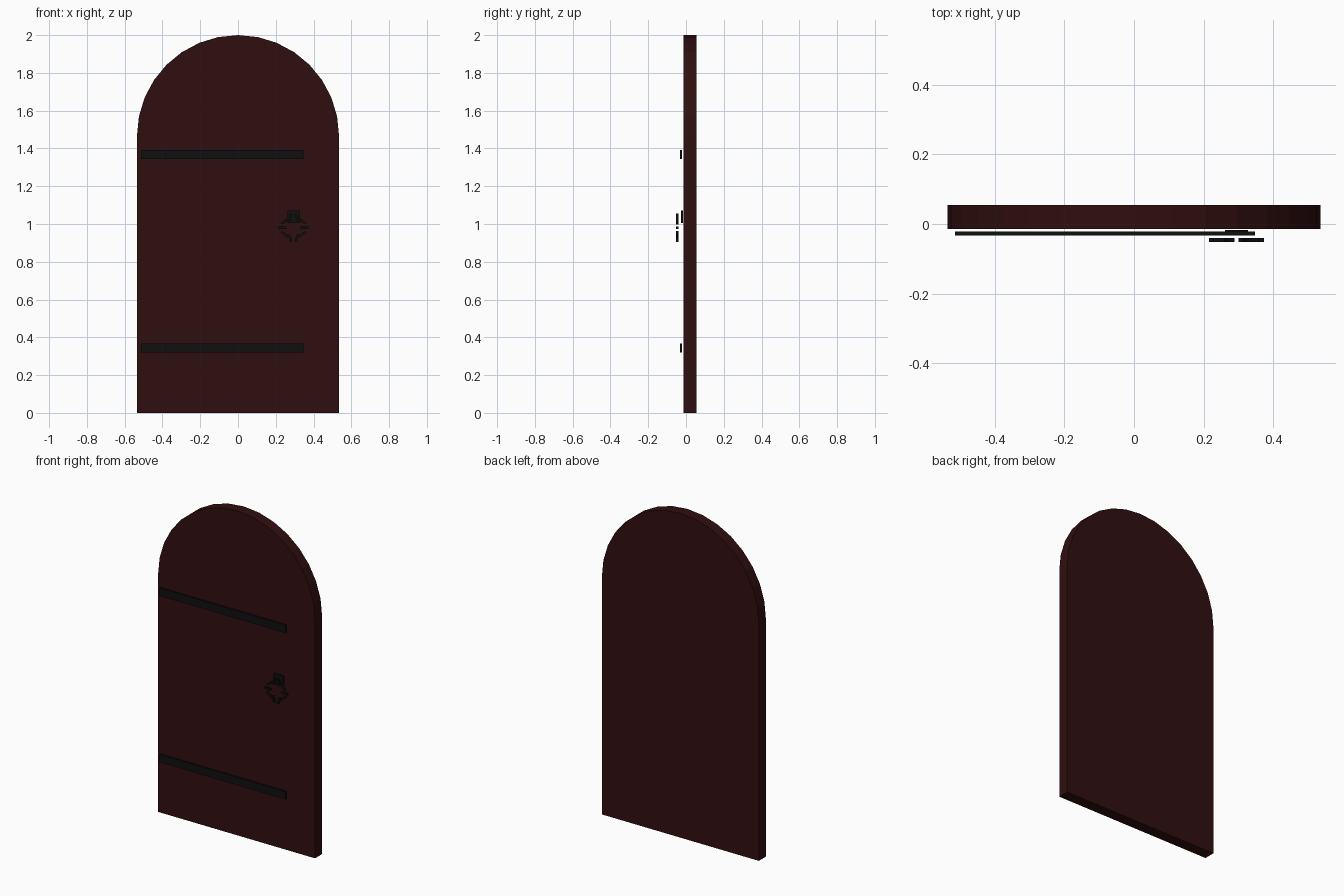
import bpy, bmesh, math
from mathutils import Matrix, Vector

default = bpy.data.objects.get("Cube")
if default:
    bpy.data.objects.remove(default, do_unlink=True)


def material(name, rgb):
    mat = bpy.data.materials.new(name)
    mat.use_nodes = True
    color = (*rgb, 1)
    mat.diffuse_color = color
    mat.node_tree.nodes["Principled BSDF"].inputs["Base Color"].default_value = color
    return mat


def finish(name, bm, mat):
    bmesh.ops.recalc_face_normals(bm, faces=bm.faces)
    mesh = bpy.data.meshes.new(name)
    bm.to_mesh(mesh)
    bm.free()
    mesh.materials.append(mat)
    obj = bpy.data.objects.new(name, mesh)
    bpy.context.collection.objects.link(obj)
    return obj


def add_box(bm, center, size, turn=0.0):
    matrix = (Matrix.Translation(center) @ Matrix.Rotation(turn, 4, 'Y')
              @ Matrix.Diagonal((*size, 1)))
    bmesh.ops.create_cube(bm, size=1, matrix=matrix)


def box(name, center, size, mat):
    bm = bmesh.new()
    add_box(bm, center, size)
    return finish(name, bm, mat)


wood = material("dark red wood", (0.030, 0.0045, 0.005))
iron = material("black iron", (0.005, 0.005, 0.005))

# Arched door panel
HALF, FRONT, DEPTH, STEPS = 0.535, -0.014, 0.069, 16
spring = 2 - HALF
bm = bmesh.new()
outline = [(-HALF, 0), (HALF, 0)]
for i in range(STEPS + 1):
    a = math.pi * i / STEPS
    outline.append((HALF * math.cos(a), spring + HALF * math.sin(a)))
face = bm.faces.new([bm.verts.new((x, FRONT, z)) for x, z in outline])
extruded = bmesh.ops.extrude_face_region(bm, geom=[face])
moved = [g for g in extruded["geom"] if isinstance(g, bmesh.types.BMVert)]
bmesh.ops.translate(bm, verts=moved, vec=(0, DEPTH, 0))
# Keep the front closed
if not any(all(abs(v.co.y - FRONT) < 1e-5 for v in f.verts) for f in bm.faces):
    bm.faces.new([v for v in bm.verts if abs(v.co.y - FRONT) < 1e-5])
finish("door_panel", bm, wood)

# Hinge straps
for name, z in (("upper_strap", 1.369), ("lower_strap", 0.343)):
    box(name, (-0.083, -0.027, z), (0.86, 0.011, 0.048), iron)

# Handle plate
box("handle_plate", (0.294, -0.022, 1.038), (0.066, 0.010, 0.066), iron)

# Pull ring made of separate short bars
bm = bmesh.new()
center, radius, count = Vector((0.294, -0.046, 0.98)), 0.058, 10
for i in range(count):
    a = math.tau * i / count
    offset = Vector((math.cos(a), 0, math.sin(a))) * radius
    add_box(bm, center + offset, (0.041, 0.012, 0.012), a)
finish("handle_ring", bm, iron)
